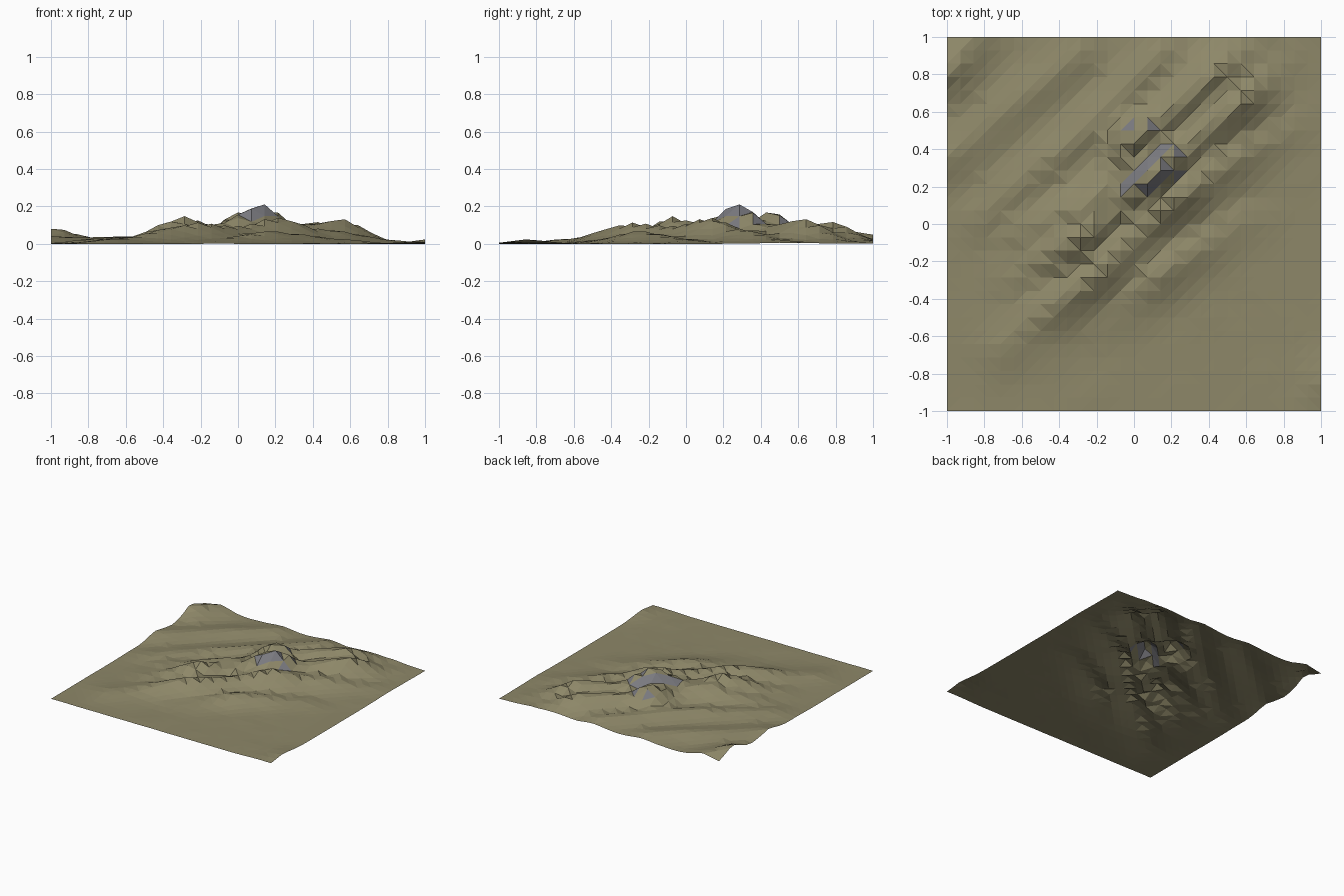
import bpy, bmesh, math
from mathutils import Vector, noise

if "Cube" in bpy.data.objects:
    bpy.data.objects.remove(bpy.data.objects["Cube"])

N = 28  # cells per side

# Crest lines of the diagonal ridges: (x, y, height)
RIDGES = [
    # main ridge
    [(-.62, -.28, .03), (-.28, -.07, .15), (-.13, .07, .10), (.13, .29, .22),
     (.32, .44, .105), (.55, .64, .135), (.8, .85, .02)],
    # ridge in front of it
    [(-.7, -.65, .025), (-.2, -.27, .11), (.05, -.02, .10), (.2, .12, .145),
     (.45, .3, .08), (.85, .53, .02)],
    # low front ridge
    [(-.2, -.54, .015), (.2, -.22, .065), (.58, .02, .025)],
    # back ridge
    [(-.6, -.04, .04), (-.2, .11, .125), (-.1, .28, .10), (0, .46, .18),
     (.15, .57, .11), (.4, .78, .12), (.7, .98, .02)],
    # back left foothills
    [(-.8, .05, .03), (-.25, .5, .06), (.15, .9, .05)],
    [(-1, .35, .04), (-.3, .9, .04)],
    [(-1, .8, .085), (-.85, .98, .05)],
    # front right corner bump
    [(1, -.85, .025), (.9, -.95, .01)],
]


def height(x, y):
    p = Vector((x, y))
    z = 0
    for ridge in RIDGES:
        for a, b in zip(ridge, ridge[1:]):
            pa, d = Vector(a[:2]), Vector(b[:2]) - Vector(a[:2])
            t = min(1, max(0, (p - pa).dot(d) / d.length_squared))
            dist = (p - pa - d * t).length
            ease = t * t * (3 - 2 * t)
            z = max(z, (a[2] + (b[2] - a[2]) * ease) * math.exp(-(dist / .13) ** 1.5))
    rough = noise.noise(Vector((x * 5, y * 5, 3))) * (.004 + z * .08)
    return max(0, z + rough)


def material(name, rgb):
    m = bpy.data.materials.new(name)
    m.diffuse_color = (*rgb, 1)
    m.use_nodes = True
    m.node_tree.nodes["Principled BSDF"].inputs["Base Color"].default_value = m.diffuse_color
    return m


# Terrain sheet
bm = bmesh.new()
bmesh.ops.create_grid(bm, x_segments=N, y_segments=N, size=1)
for v in bm.verts:
    v.co.z = height(v.co.x, v.co.y)
low = min(v.co.z for v in bm.verts)
for v in bm.verts:
    v.co.z -= low
bmesh.ops.triangulate(bm, faces=bm.faces[:], quad_method='SHORT_EDGE')
bm.normal_update()

# Bare rock on the steep faces, grass elsewhere
for f in bm.faces:
    f.material_index = 1 if f.normal.z < .71 else 0
    f.smooth = False

mesh = bpy.data.meshes.new("terrain")
bm.to_mesh(mesh)
bm.free()
mesh.materials.append(material("grass", (.27, .245, .14)))
mesh.materials.append(material("rock", (.2, .2, .22)))
terrain = bpy.data.objects.new("terrain", mesh)
bpy.context.collection.objects.link(terrain)
